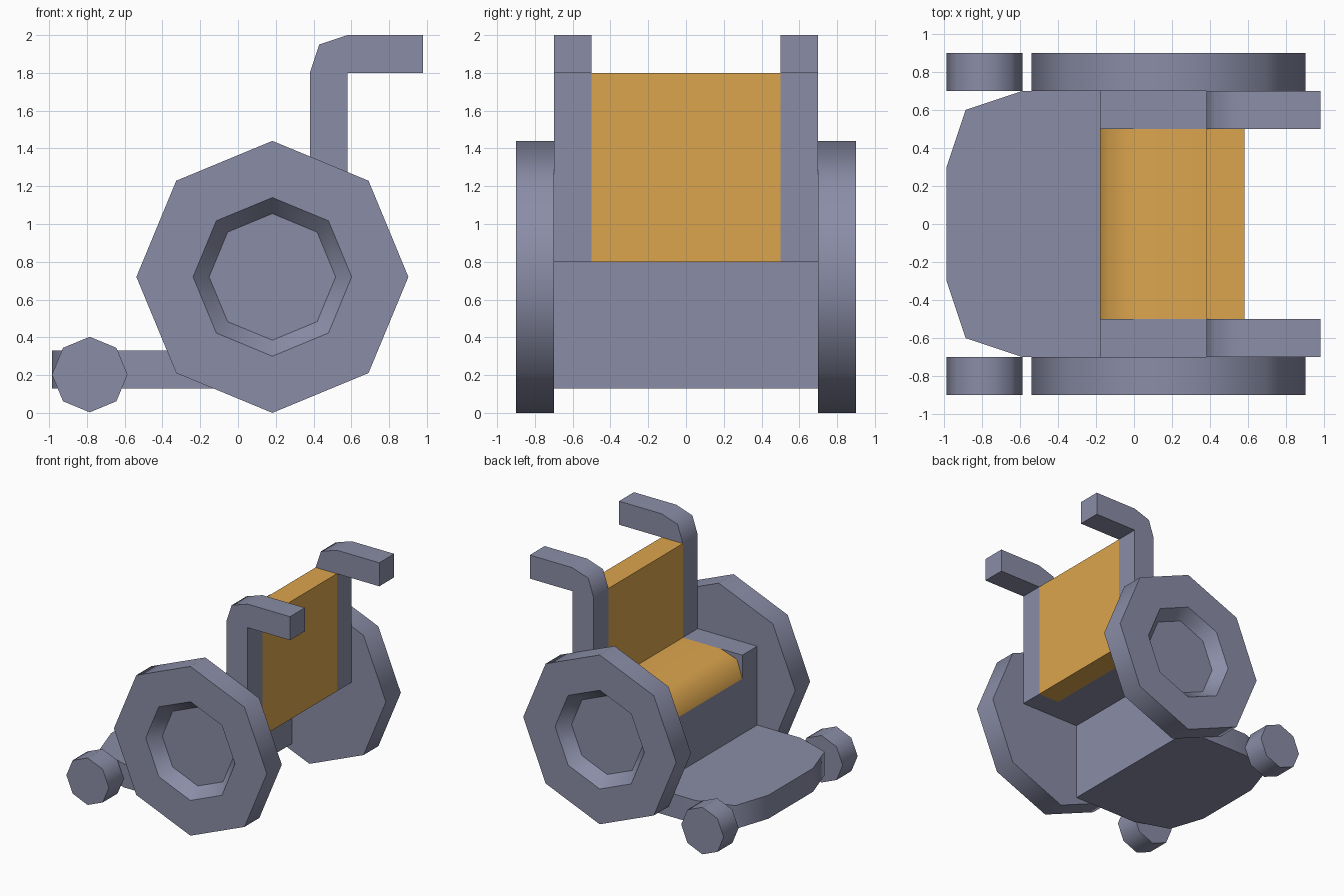
import bpy, bmesh, math

if "Cube" in bpy.data.objects:
    bpy.data.objects.remove(bpy.data.objects["Cube"])


def material(name, color):
    m = bpy.data.materials.new(name)
    m.diffuse_color = (*color, 1)
    m.use_nodes = True
    m.node_tree.nodes["Principled BSDF"].inputs["Base Color"].default_value = m.diffuse_color
    return m


GREY = material("blue grey", (0.255, 0.268, 0.385))
ORANGE = material("warm orange", (0.71, 0.375, 0.075))


def finish(bm, name, mats, angle):
    bmesh.ops.recalc_face_normals(bm, faces=bm.faces[:])
    me = bpy.data.meshes.new(name)
    bm.to_mesh(me)
    bm.free()
    for m in mats:
        me.materials.append(m)
    me.shade_smooth()
    me.set_sharp_from_angle(angle=math.radians(angle))
    ob = bpy.data.objects.new(name, me)
    bpy.context.collection.objects.link(ob)
    return ob


def extrude(name, points, offset, mats):
    """Prism from a closed 3D outline pushed along offset."""
    bm = bmesh.new()
    face = bm.faces.new([bm.verts.new(p) for p in points])
    ext = bmesh.ops.extrude_face_region(bm, geom=[face], use_keep_orig=True)
    verts = [g for g in ext["geom"] if isinstance(g, bmesh.types.BMVert)]
    bmesh.ops.translate(bm, verts=verts, vec=offset)
    return finish(bm, name, mats, 60)


def wheel(name, cx, cz, rings, side):
    """Eight-sided wheel from (radius, distance from centre plane) rings."""
    bm = bmesh.new()
    loops = []
    for r, y in rings:
        loops.append([bm.verts.new((cx + r * math.sin(i * math.pi / 4), side * y,
                                    cz + r * math.cos(i * math.pi / 4))) for i in range(8)])
    for a, b in zip(loops, loops[1:]):
        for i in range(8):
            j = (i + 1) % 8
            bm.faces.new((a[i], a[j], b[j], b[i]))
    bm.faces.new(loops[0])
    bm.faces.new(loops[-1])
    return finish(bm, name, [GREY], 46)


# Side frames: armrest strip, back post and push handle in one outline
frame = [(-0.18, 0.8), (0.58, 0.8), (0.58, 1.8), (0.98, 1.8), (0.98, 2.0), (0.58, 2.0),
         (0.43, 1.95), (0.38, 1.8), (0.38, 1.0), (-0.18, 1.0)]
for side, label in ((-1, "right"), (1, "left")):
    extrude("side_frame_" + label, [(x, side * 0.5, z) for x, z in frame],
            (0, side * 0.2, 0), [GREY])
    # Wheels with a recessed hub on the outside, and small front casters
    wheel("main_wheel_" + label, 0.182, 0.72,
          [(0.72, 0.7), (0.72, 0.9), (0.42, 0.9), (0.335, 0.8)], side)
    wheel("caster_" + label, -0.785, 0.203, [(0.2, 0.7), (0.2, 0.9)], side)

# Seat and backrest cushion with a rounded front edge
cushion = [(-0.18, 0.8), (0.38, 0.8), (0.58, 0.8), (0.58, 1.8), (0.38, 1.8), (0.38, 1.0),
           (0.02, 1.0), (-0.13, 0.95)]
seat = extrude("seat_cushion", [(x, -0.5, z) for x, z in cushion], (0, 1.0, 0), [ORANGE, GREY])
for p in seat.data.polygons:
    if p.normal.z < -0.9 and p.center.x < 0.38:  # grey seat underside
        p.material_index = 1

# Leg panel below the seat
extrude("leg_panel", [(-0.18, -0.7, 0.13), (0.02, -0.7, 0.13), (0.02, -0.7, 0.8), (-0.18, -0.7, 0.8)],
        (0, 1.4, 0), [GREY])

# Footrest plate with rounded front corners
half = [(-0.18, 0.7), (-0.585, 0.7), (-0.885, 0.6), (-0.985, 0.3)]
outline = half + [(x, -y) for x, y in reversed(half)]
extrude("footrest", [(x, y, 0.13) for x, y in outline], (0, 0, 0.2), [GREY])
